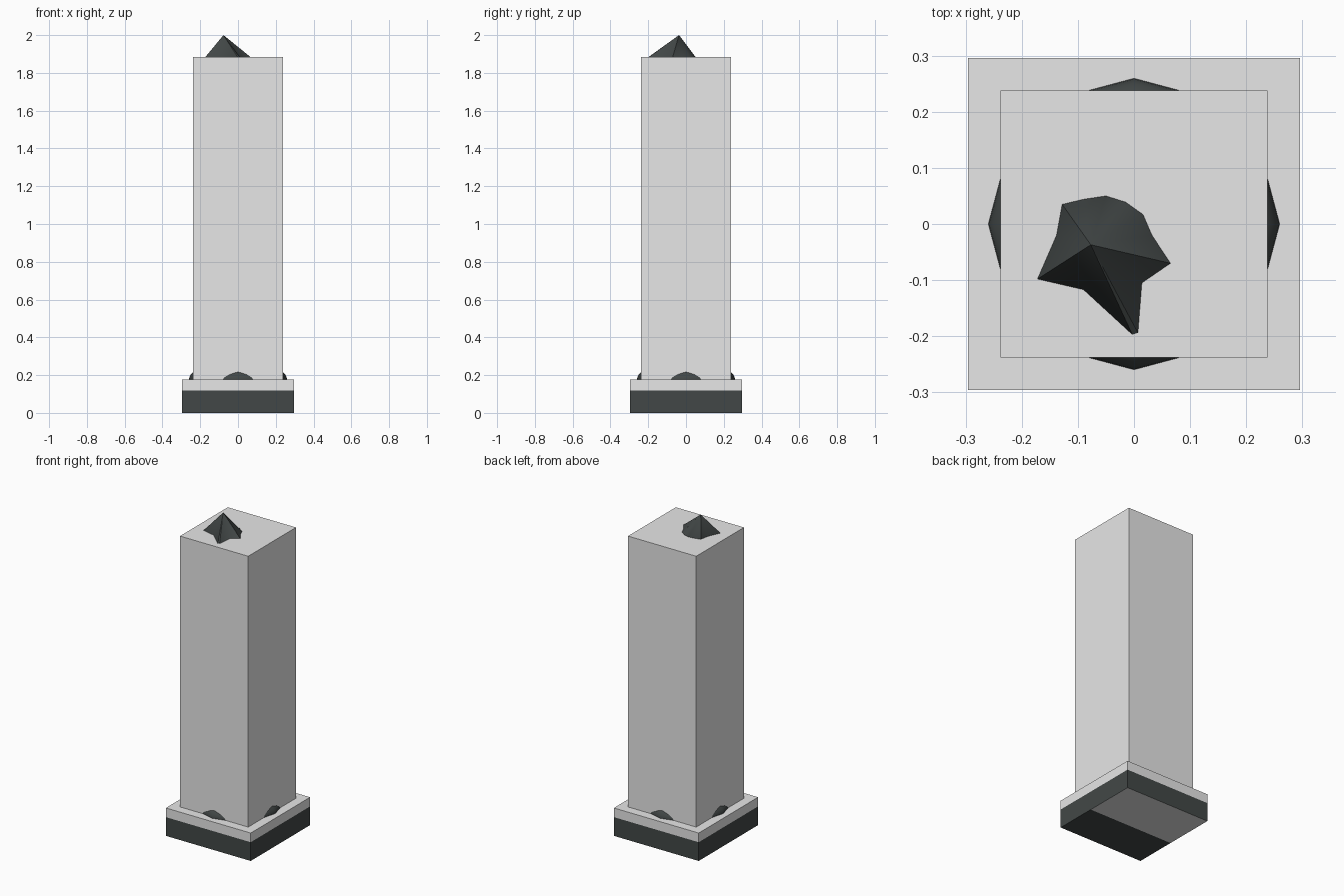
import bpy, bmesh, math
from mathutils import Matrix, Vector

if "Cube" in bpy.data.objects:
    bpy.data.objects.remove(bpy.data.objects["Cube"])


def material(name, colour):
    m = bpy.data.materials.new(name)
    m.diffuse_color = (*colour, 1)
    m.use_nodes = True
    m.node_tree.nodes["Principled BSDF"].inputs["Base Color"].default_value = m.diffuse_color
    return m


PALE = material("pale grey", (0.8, 0.8, 0.8))
DARK = material("dark slate", (0.055, 0.064, 0.063))


def finish(name, bm, mat, smooth_angle=None):
    bmesh.ops.recalc_face_normals(bm, faces=bm.faces)
    mesh = bpy.data.meshes.new(name)
    bm.to_mesh(mesh)
    bm.free()
    mesh.materials.append(mat)
    obj = bpy.data.objects.new(name, mesh)
    bpy.context.collection.objects.link(obj)
    if smooth_angle:
        bpy.ops.object.select_all(action='DESELECT')
        obj.select_set(True)
        bpy.context.view_layer.objects.active = obj
        bpy.ops.object.shade_smooth_by_angle(angle=math.radians(smooth_angle))
    return obj


def block(name, half, z0, z1, mat, split_y=None):
    bm = bmesh.new()
    size = Matrix.Diagonal((2 * half, 2 * half, z1 - z0, 1))
    bmesh.ops.create_cube(bm, size=1, matrix=Matrix.Translation((0, 0, (z0 + z1) / 2)) @ size)
    if split_y is not None:
        bmesh.ops.bisect_plane(bm, geom=bm.verts[:] + bm.edges[:] + bm.faces[:],
                               plane_co=(0, split_y, 0), plane_no=(0, 1, 0))
    return finish(name, bm, mat)


# Square plinth in two layers, and the tall case
base = block("plinth_base", 0.296, 0, 0.118, DARK, split_y=-0.03)
block("plinth_top", 0.296, 0.118, 0.176, PALE)
block("tall_case", 0.238, 0.176, 1.885, PALE)

# Underside of the base: the rear part is pale
base.data.materials.append(PALE)
for face in base.data.polygons:
    if face.normal.z < -0.5 and face.center.y > -0.03:
        face.material_index = 1

# Twelve-sided mound whose rim pokes through the four case walls
bm = bmesh.new()
bmesh.ops.create_uvsphere(bm, u_segments=12, v_segments=24, radius=1,
                          matrix=Matrix.Translation((0, 0, 0.174)) @ Matrix.Diagonal((0.26, 0.26, 0.106, 1)))
bmesh.ops.bisect_plane(bm, geom=bm.verts[:] + bm.edges[:] + bm.faces[:],
                       plane_co=(0, 0, 0.17), plane_no=(0, 0, -1), clear_outer=True)
finish("mound", bm, DARK, 35)

# Irregular spike coming out of the top of the case
APEX = Vector((-0.077, -0.037, 2.0))
OUTLINE = [(-0.003, -0.197), (0.007, -0.194), (0.014, -0.105), (0.065, -0.07),
           (0.032, -0.02), (0.016, 0.017), (-0.015, 0.039), (-0.05, 0.05),
           (-0.09, 0.044), (-0.128, 0.035), (-0.138, -0.02), (-0.172, -0.098),
           (-0.09, -0.117)]
bm = bmesh.new()
tip = bm.verts.new(APEX)
upper = [bm.verts.new((x, y, 1.885)) for x, y in OUTLINE]
lower = [bm.verts.new((x, y, 1.82)) for x, y in OUTLINE]
for i in range(len(OUTLINE)):
    j = (i + 1) % len(OUTLINE)
    bm.faces.new((upper[i], upper[j], tip))
    bm.faces.new((lower[i], lower[j], upper[j], upper[i]))
bm.faces.new(lower)
finish("top_spike", bm, DARK, 38)
